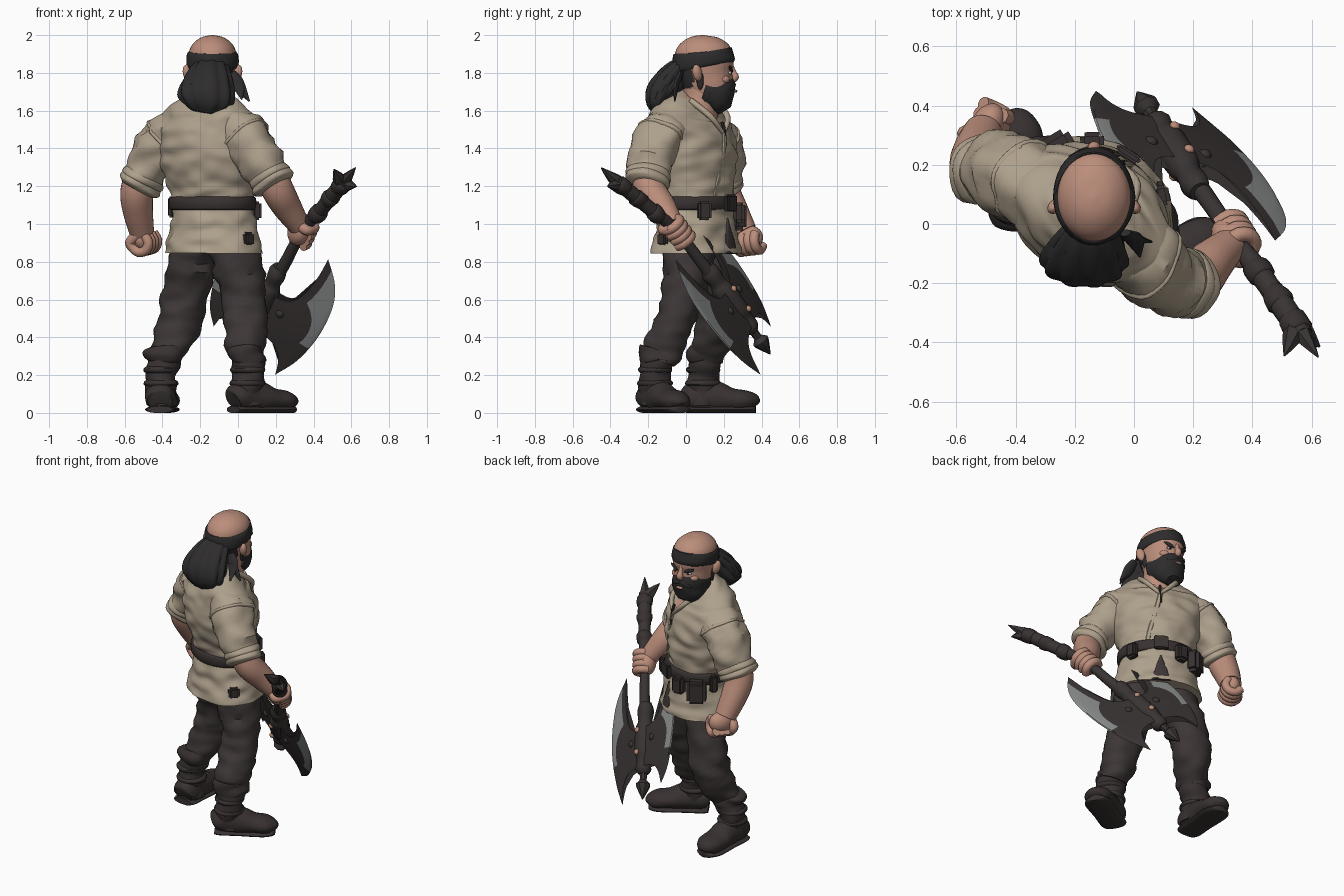
import bpy, bmesh, math
from math import sin, cos, pi
from mathutils import Vector, Matrix, noise

cube = bpy.data.objects.get("Cube")
if cube:
    bpy.data.objects.remove(cube)


def material(name, r, g, b):
    m = bpy.data.materials.new(name)
    m.use_nodes = True
    m.diffuse_color = (r, g, b, 1)
    bsdf = next(n for n in m.node_tree.nodes if n.type == 'BSDF_PRINCIPLED')
    bsdf.inputs["Base Color"].default_value = (r, g, b, 1)
    bsdf.inputs["Roughness"].default_value = 0.8
    return m


SKIN = material("skin", .5, .27, .2)
SHIRT = material("linen", .42, .35, .26)
CLOTH = material("dark trousers", .047, .038, .037)
LEATHER = material("dark leather", .039, .031, .03)
HAIR = material("black hair", .027, .025, .025)
IRON = material("dark iron", .042, .034, .034)
STEEL = material("worn steel", .25, .26, .26)
COPPER = material("copper", .5, .26, .18)
WHITE = material("eye white", .5, .46, .42)

SIDE = Vector((.84, -.54, 0)).normalized()     # lateral direction of the turned torso
FRONT = Vector((.54, .84, 0)).normalized()


def finish(name, bm, mats, angle=40):
    bmesh.ops.recalc_face_normals(bm, faces=bm.faces)
    me = bpy.data.meshes.new(name)
    bm.to_mesh(me)
    bm.free()
    ob = bpy.data.objects.new(name, me)
    bpy.context.collection.objects.link(ob)
    for m in mats:
        me.materials.append(m)
    bpy.ops.object.select_all(action='DESELECT')
    ob.select_set(True)
    bpy.context.view_layer.objects.active = ob
    bpy.ops.object.shade_smooth_by_angle(angle=math.radians(angle))
    return ob


def spline(pts, steps):
    """Smooth curve through tuples of any length."""
    out = []
    for i in range(len(pts) - 1):
        a, b, c, d = (pts[max(i - 1, 0)], pts[i], pts[i + 1], pts[min(i + 2, len(pts) - 1)])
        for k in range(steps):
            t = k / steps
            out.append([q + .5 * t * (r - p + t * (2 * p - 5 * q + 4 * r - s + t * (3 * (q - r) + s - p)))
                        for p, q, r, s in zip(a, b, c, d)])
    return out + [list(pts[-1])]


def tube(name, pts, mats, side=(1, 0, 0), seg=24, steps=5, wrinkle=0, ribs=0, rule=None):
    """Loft of elliptical rings; each point is x, y, z, radius[, second radius]."""
    mats = mats if isinstance(mats, list) else [mats]
    rings = spline([p if len(p) == 5 else (*p, p[3]) for p in pts], steps)
    bm, loops = bmesh.new(), []
    for i, ring in enumerate(rings):
        c = Vector(ring[:3])
        axis = Vector(rings[min(i + 1, len(rings) - 1)][:3]) - Vector(rings[max(i - 1, 0)][:3])
        axis.normalize()
        u = Vector(side)
        u = (u - axis * u.dot(axis)).normalized()
        v = axis.cross(u)
        loop = []
        for k in range(seg):
            a = 2 * pi * k / seg
            d = u * cos(a) * ring[3] + v * sin(a) * ring[4]
            p = c + d
            fold = wrinkle * noise.noise(Vector((p.x * 8, p.y * 8, p.z * 17)))
            p += d.normalized() * fold + d * ribs * abs(sin(a * 5 + i * .12))
            p.z = max(p.z, 0)
            loop.append(bm.verts.new(p))
        loops.append(loop)
    for a, b in zip(loops, loops[1:]):
        for k in range(seg):
            j = (k + 1) % seg
            bm.faces.new((a[k], a[j], b[j], b[k]))
    bm.faces.new(loops[0])
    bm.faces.new(loops[-1])
    if rule:
        for f in bm.faces:
            f.material_index = rule(f.calc_center_median())
    return finish(name, bm, mats)


def blob(name, at, size, mat, aim=(0, 0, 1)):
    bm = bmesh.new()
    turn = Vector(aim).to_track_quat('Z', 'Y').to_matrix().to_4x4()
    bmesh.ops.create_uvsphere(bm, u_segments=16, v_segments=10, radius=1,
                              matrix=Matrix.Translation(at) @ turn @ Matrix.Diagonal((*size, 1)))
    return finish(name, bm, [mat])


def box(name, at, size, mat, yaw=0):
    bm = bmesh.new()
    bmesh.ops.create_cube(bm, size=1, matrix=Matrix.Translation(at) @ Matrix.Rotation(yaw, 4, 'Z')
                          @ Matrix.Diagonal((*size, 1)))
    bmesh.ops.bevel(bm, geom=bm.edges[:], offset=min(size) * .25, segments=2, affect='EDGES')
    return finish(name, bm, [mat])


# Shirt, with open neckline coloured by position
def shirt_rule(p):
    q = p - Vector((-.14, .05, 0))
    return int(q.dot(FRONT) > 0 and p.z > 1.5 and abs(q.dot(SIDE)) < (p.z - 1.5) * .75)


tube("shirt", [(-.13, .055, .845, .278, .222), (-.13, .055, .95, .253, .205), (-.135, .055, 1.1, .222, .185),
               (-.14, .05, 1.2, .242, .195), (-.15, .035, 1.35, .28, .215), (-.155, .025, 1.48, .3, .198),
               (-.155, .03, 1.57, .28, .163), (-.145, .05, 1.63, .195, .13), (-.135, .07, 1.665, .11, .1)],
     [SHIRT, SKIN], SIDE, seg=110, steps=9, wrinkle=.02, rule=shirt_rule)
hip = Vector((-.135, .055, 0))
slit = [hip + FRONT * f + Vector((0, 0, z)) for z, f in ((1.03, .192), (.95, .206), (.843, .223))]
tube("front_slit", [(*p, r, .009) for p, r in zip(slit, (.003, .03, .06))], CLOTH, SIDE, seg=16)
tube("neck", [(-.14, .05, 1.56, .12), (-.135, .08, 1.66, .1), (-.135, .08, 1.76, .1)], SKIN)
for s in (-1, 1):       # collar flaps, neck cord and wrap seam
    top = Vector((-.14, .06, 1.655)) + SIDE * s * .115 + FRONT * .03
    low = Vector((-.15, .03, 1.48)) + FRONT * .2
    mid = (top + low) / 2 + FRONT * .04 + SIDE * s * .025
    tube("collar", [(*top, .016), (*mid, .016), (*low, .01)], SHIRT, SIDE, seg=10)
tube("neck_cord", [(*(low + FRONT * f + Vector((0, 0, z))), .009) for f, z in ((-.01, .06), (.004, .02), (.012, -.07))],
     LEATHER, SIDE, seg=8)
seam = [Vector((-.15, .035, z)) + FRONT * f + SIDE * x
        for z, f, x in ((1.48, .2, 0), (1.35, .212, .03), (1.2, .196, .07), (1.12, .184, .08))]
tube("wrap_seam", [(*p, .014, .01) for p in seam], SHIRT, SIDE, seg=8)

# Belt and gear
tube("belt", [(-.135, .055, 1.075, .23, .19), (-.135, .055, 1.085, .242, .202),
              (-.135, .055, 1.135, .242, .202), (-.135, .055, 1.145, .23, .19)], LEATHER, SIDE, seg=48, steps=2)
for name, ang, z, size in (("buckle", 90, 1.11, (.09, .03, .09)), ("left_pouch", 150, 1.04, (.12, .08, .15)),
                           ("front_pouch", 120, 1.06, (.08, .06, .11)), ("right_pouch", 48, 1.07, (.07, .05, .1)),
                           ("hanging_charm", -12, .92, (.07, .05, .075)), ("belt_loop", 178, 1.09, (.05, .04, .11))):
    a = math.radians(ang)
    out = SIDE * cos(a) * .255 + FRONT * sin(a) * .215
    box(name, hip + out + Vector((0, 0, z)), size, LEATHER, math.atan2(out.y, out.x) - pi / 2)

# Legs, boots
LEGS = {
    "left": [(-.235, .1, .92, .12), (-.245, .13, .78, .125), (-.285, .175, .6, .12), (-.315, .17, .48, .118),
             (-.36, .13, .36, .1), (-.39, .1, .27, .08)],
    "right": [(-.03, .02, .92, .13), (0, .01, .78, .135), (.035, -.02, .6, .112), (.04, -.06, .48, .108),
              (.045, -.11, .36, .105), (.05, -.14, .27, .09)]}
FEET = {"left": ((-.408, .09), (.02, .3)), "right": ((.05, -.163), (.21, .12))}
for s, leg in LEGS.items():
    tube(s + "_trouser_leg", leg, CLOTH, seg=32, wrinkle=.025)
    (x, y), (dx, dy) = FEET[s]
    n = Vector((dx, dy, 0)).normalized()
    lean = Vector(leg[-1][:2]) - Vector((x, y))
    tube(s + "_boot_shaft", [(x, y, .04, .078), (x, y, .13, .08), (x, y, .2, .083), (x + lean.x, y + .01, .27, .09),
                             (x + lean.x, y + .02, .325, .088)], LEATHER, seg=28, wrinkle=.018)
    tube(s + "_boot_cuff", [(x + lean.x, y + .01, .275, .085), (x + lean.x, y + .01, .29, .102),
                            (x + lean.x, y + .025, .325, .098), (x + lean.x, y + .03, .345, .075)],
         LEATHER, seg=28, wrinkle=.03)
    for z in (.14, .21):
        tube(s + "_boot_strap", [(x, y, z, .078), (x, y, z + .01, .091), (x, y, z + .025, .091),
                                 (x, y, z + .035, .078)], LEATHER, seg=24, steps=2, wrinkle=.008)
    across = (n.y, -n.x, 0)
    foot = ((-.087, .066, .06), (-.05, .08, .08), (.06, .08, .085), (.15, .085, .065), (.22, .083, .058),
            (.265, .06, .045), (.28, .03, .025))
    tube(s + "_boot_foot", [(x + n.x * f, y + n.y * f, .02 + h * .75, w, h) for f, w, h in foot],
         LEATHER, across, seg=24, wrinkle=.008)
    tube(s + "_sole", [(x + n.x * f, y + n.y * f, .018, w + .002, .02) for f, w, h in foot],
         LEATHER, across, seg=16)

# Sleeves and forearms
ARMS = {
    "left": ([(-.28, .09, 1.48, .13), (-.365, .14, 1.455, .133), (-.445, .175, 1.36, .128), (-.51, .185, 1.24, .107)],
             [(-.51, .185, 1.27, .085), (-.535, .2, 1.17, .088), (-.53, .25, 1.07, .08), (-.51, .31, .96, .066)]),
    "right": ([(-.03, -.06, 1.49, .13), (.03, -.12, 1.465, .133), (.1, -.175, 1.37, .122), (.17, -.2, 1.25, .106)],
              [(.16, -.2, 1.29, .085), (.21, -.19, 1.18, .085), (.26, -.13, 1.09, .077), (.325, -.07, .99, .058)])}
for s, (sleeve, arm) in ARMS.items():
    tube(s + "_sleeve", sleeve, SHIRT, (0, 1, 0), seg=32, wrinkle=.028)
    tube(s + "_forearm", arm, SKIN, (0, 1, 0))
    a, b = Vector(sleeve[-2][:3]), Vector(sleeve[-1][:3])
    d = (b - a).normalized()
    for k in (0, 1):    # rolled cuff
        tube(s + "_rolled_cuff", [(*(b + d * (f + k * .03)), r) for f, r in
             ((-.035, .095), (-.02, .113), (.01, .117), (.03, .09))], SHIRT, (0, 1, 0), seg=28, wrinkle=.02)
    a, b = Vector(sleeve[1][:3]), Vector(sleeve[2][:3])
    tube(s + "_shoulder_seam", [(*a.lerp(b, f), r) for f, r in ((-.05, .125), (.05, .138), (.12, .138), (.2, .125))],
         SHIRT, (0, 1, 0), seg=32, wrinkle=.028)


def fist(name, at, row, wrist):
    """Four fingers curled about the row axis, palm and thumb."""
    at, row = Vector(at), Vector(row).normalized()
    back = (Vector(wrist) - at)
    back = (back - row * back.dot(row)).normalized()
    up = row.cross(back)
    blob(name + "_palm", at + back * .02, (.055, .068, .08), SKIN, row)
    for k in range(4):
        c = at + row * (k - 1.5) * .036
        arc = [c + (back * cos(a) + up * sin(a)) * .05 for a in (.6, 1.5, 2.4, 3.3, 4.2)]
        tube(name + "_finger", [(*p, .026) for p in arc], SKIN, row, seg=10, steps=3)
    c = at - row * .06
    tube(name + "_thumb", [(*(c + back * .05), .028), (*(c - up * .055), .028), (*(c - back * .05 - up * .02), .02)],
         SKIN, row, seg=10)


SHAFT_DIR = Vector((-.348, .557, -.754)).normalized()
fist("left_fist", (-.495, .335, .905), (.4, .8, .1), (-.51, .3, 1.0))
fist("right_fist", (.34, -.045, .955), SHAFT_DIR, (.3, -.1, 1.03))

# Head, face and hair
HX = -.135
tube("head", [(HX, .18, 1.61, .05, .05), (HX, .16, 1.65, .085, .09), (HX, .135, 1.71, .11, .122),
              (HX, .105, 1.79, .12, .147), (HX, .095, 1.87, .128, .156), (HX, .09, 1.94, .114, .138),
              (HX, .088, 1.985, .065, .08), (HX, .088, 2.0, .008, .01)], [SKIN, HAIR], seg=40,
     rule=lambda p: 1 if p.z < 1.84 and p.y < .035 else 0)
tube("beard", [(HX, .205, 1.598, .05, .04), (HX, .185, 1.63, .088, .076), (HX, .165, 1.67, .107, .107),
               (HX, .14, 1.705, .115, .13), (HX, .1, 1.72, .118, .1)], HAIR, seg=32, wrinkle=.008)
tube("headband", [(HX, .1, 1.832, .12, .148), (HX, .098, 1.842, .136, .165), (HX, .085, 1.9, .134, .162),
                  (HX, .083, 1.912, .12, .148)], HAIR, seg=40, steps=3, wrinkle=.006)
tube("nose", [(HX, .238, 1.84, .013), (HX, .25, 1.805, .015), (HX, .259, 1.778, .021), (HX, .245, 1.76, .016)], SKIN, seg=12)
blob("lower_lip", (HX, .262, 1.703), (.026, .01, .008), SKIN)
for s in (-1, 1):
    blob("ear", (HX + s * .132, .06, 1.8), (.022, .028, .045), SKIN, (s * .2, -.2, 1))
    blob("sideburn", (HX + s * .113, .075, 1.77), (.012, .02, .06), HAIR)
    blob("moustache", (HX + s * .034, .248, 1.727), (.01, .014, .042), HAIR, (s, -.35, -.45))
    blob("eye", (HX + s * .05, .232, 1.8), (.018, .01, .009), WHITE)
    blob("pupil", (HX + s * .048, .241, 1.8), (.007, .004, .007), HAIR)
    blob("eyebrow", (HX + s * .054, .238, 1.821), (.007, .012, .036), HAIR, (s, -.3, .4))
    blob("cheek", (HX + s * .06, .2, 1.765), (.035, .032, .025), SKIN)
tube("ponytail", [(HX, -.01, 1.84, .08, .05), (-.15, -.065, 1.78, .11, .07), (-.165, -.115, 1.7, .133, .085),
                  (-.175, -.135, 1.64, .125, .072), (-.185, -.14, 1.59, .06, .035)], HAIR, seg=50, ribs=.14)
for tip in ((.06, -.06, 1.65), (.02, -.11, 1.66)):
    tube("band_tail", [(-.03, -.03, 1.8, .022, .012), (.0, -.05, 1.74, .035, .015), (*tip, .004)], HAIR, seg=10)

# Axe: shaft, wraps, socket, spike and pommel
POM, GRIP, HEAD = Vector((.57, -.375, 1.235)), Vector((.34, -.045, .955)), Vector((.14, .24, .59))
tube("axe_shaft", [(*POM, .036), (*POM.lerp(GRIP, .5), .04), (*GRIP, .03), (*HEAD, .036),
                   (*(HEAD + SHAFT_DIR * .2), .03)], IRON, seg=14, wrinkle=.008)
out = (POM - GRIP).normalized()
for k in range(3):
    c = POM.lerp(GRIP, .1 + k * .27)
    tube("grip_wrap", [(*(c - out * f), r) for f, r in ((-.035, .03), (-.02, .046), (.03, .043), (.045, .03))],
         LEATHER, seg=14, steps=2, wrinkle=.015)
for lean, size in (((0, 0, 0), .13), ((.03, 0, -.07), .07), ((-.09, -.03, .02), .07)):
    tube("pommel_prong", [(*(POM - out * .05), .036), (*(POM + Vector(lean) * .4), .034),
                          (*(POM + out * size * .85 + Vector(lean)), .003)], IRON, seg=6, steps=2)
tube("axe_socket", [(*(HEAD + SHAFT_DIR * f), r) for f, r in
     ((-.24, .035), (-.2, .05), (-.13, .043), (-.08, .058), (.06, .06), (.12, .045), (.18, .05), (.21, .03))],
     IRON, seg=12, steps=3, wrinkle=.008)
tube("axe_spike", [(*(HEAD + SHAFT_DIR * f), r) for f, r in
     ((.2, .026), (.25, .022), (.275, .046), (.31, .034), (.37, .003))], IRON, seg=8, steps=2)

# Double blade: swept crescent narrowing to the socket, steel along the cutting edge
ACROSS = Vector((.826, -.2, -.527)).normalized()
NORMAL = SHAFT_DIR.cross(ACROSS).normalized()


def blade(name, s, upper, lower):
    arc = spline([(.22, upper), (.31, upper * .75), (.352, upper * .45), (.348, 0), (.3, .2), (.22, lower)], 6)
    bm, rows = bmesh.new(), 14
    n = len(arc) - 1
    for face in (-1, 1):
        grid = []
        for i, (u, t) in enumerate(arc):
            col = []
            for j in range(rows + 1):
                k = j / rows
                w = .02 + (u - .02) * (1 - (1 - k) ** 1.6)
                along = (.25 * i / n - .08) * (1 - k ** 3) + t * k ** 3
                thick = .026 * (1 - k) ** .8 + .002
                col.append(bm.verts.new(HEAD + ACROSS * s * w + SHAFT_DIR * along + NORMAL * face * thick))
            grid.append(col)
        for i in range(n):
            for j in range(rows):
                f = bm.faces.new((grid[i][j], grid[i + 1][j], grid[i + 1][j + 1], grid[i][j + 1]))
                f.material_index = 1 if j >= rows - 5 and .08 < i / n < .7 else 0
    bmesh.ops.remove_doubles(bm, verts=bm.verts[:], dist=.0045)
    bmesh.ops.holes_fill(bm, edges=[e for e in bm.edges if e.is_boundary], sides=0)
    finish(name, bm, [IRON, STEEL], 30)


blade("right_axe_blade", 1, -.45, .36)
blade("left_axe_blade", -.88, -.35, .31)
for face in (-1, 1):
    for t in (-.06, .08):
        blob("copper_stud", HEAD + NORMAL * face * .058 + SHAFT_DIR * t, (.018, .018, .014), COPPER, NORMAL)
    for s in (-1, 1):
        blob("blade_rivet", HEAD + NORMAL * face * .022 + ACROSS * s * .11, (.022, .022, .016), IRON, NORMAL)
